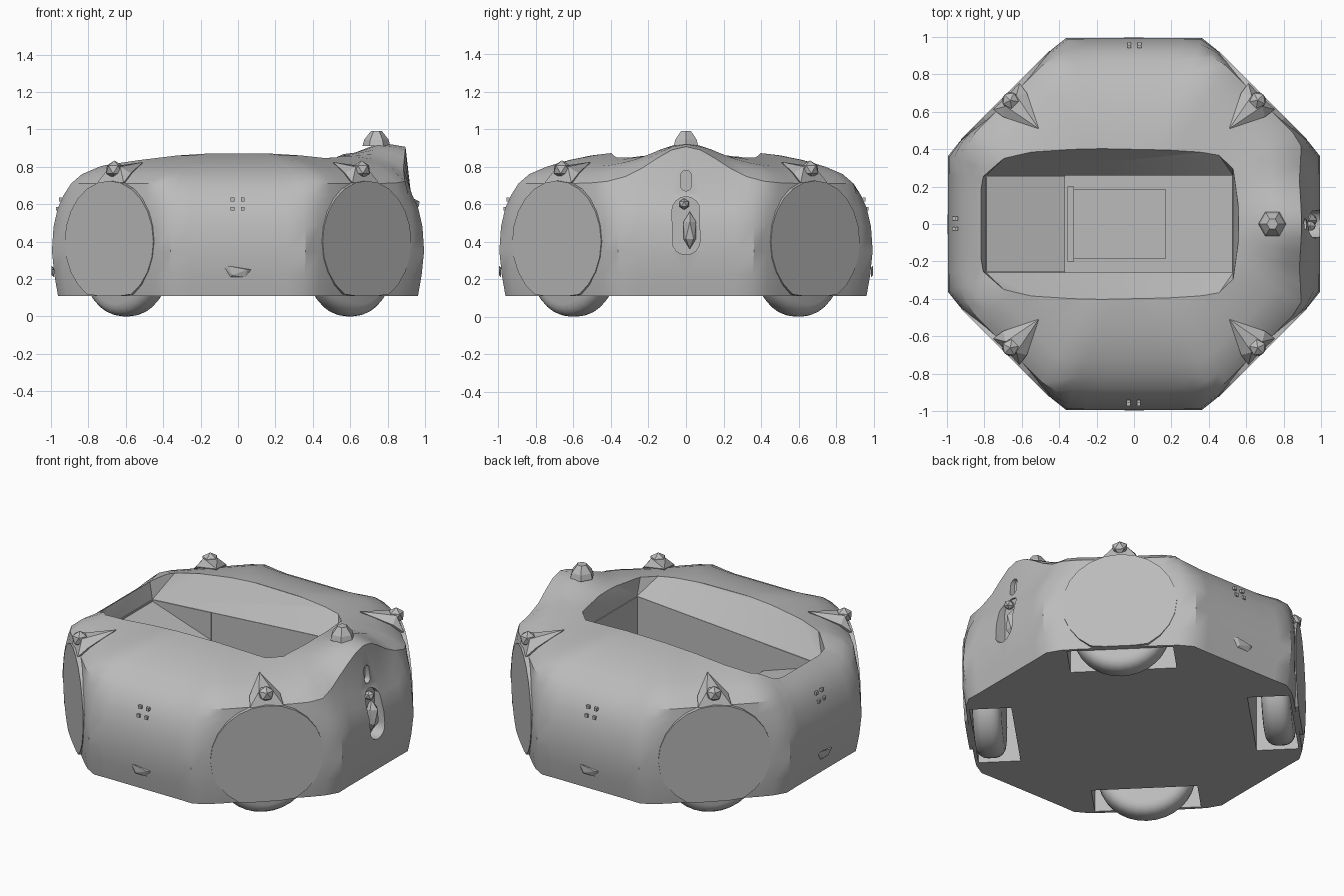
import bpy, bmesh, math
from mathutils import Matrix, Vector

cube = bpy.data.objects.get("Cube")
if cube:
    bpy.data.objects.remove(cube, do_unlink=True)

grey = bpy.data.materials.new("plain grey")
grey.use_nodes = True
grey.diffuse_color = (0.5, 0.5, 0.5, 1)
grey.node_tree.nodes["Principled BSDF"].inputs["Base Color"].default_value = (0.5, 0.5, 0.5, 1)


def finish(bm, name, angle=0):
    bmesh.ops.recalc_face_normals(bm, faces=bm.faces)
    mesh = bpy.data.meshes.new(name)
    bm.to_mesh(mesh)
    bm.free()
    ob = bpy.data.objects.new(name, mesh)
    bpy.context.collection.objects.link(ob)
    mesh.materials.append(grey)
    if angle:
        smooth(ob, angle)
    return ob


def activate(ob):
    bpy.ops.object.select_all(action='DESELECT')
    ob.select_set(True)
    bpy.context.view_layer.objects.active = ob


def smooth(ob, angle):
    activate(ob)
    bpy.ops.object.shade_smooth_by_angle(angle=math.radians(angle))


def hull(name, points, place=Matrix()):
    bm = bmesh.new()
    for p in points:
        bm.verts.new(place @ Vector(p))
    res = bmesh.ops.convex_hull(bm, input=bm.verts)
    bmesh.ops.delete(bm, geom=list(set(res["geom_interior"])), context='VERTS')
    bmesh.ops.dissolve_limit(bm, angle_limit=0.02, verts=bm.verts, edges=bm.edges)
    return finish(bm, name)


def block(name, x, y, z, place=Matrix()):
    return hull(name, [(a, b, c) for a in x for b in y for c in z], place)


def lump(name, where, size, place=Matrix()):
    bm = bmesh.new()
    bmesh.ops.create_icosphere(bm, subdivisions=1, radius=1,
                               matrix=place @ Matrix.Translation(where) @ Matrix.Diagonal((*size, 1)))
    return finish(bm, name)


def cut(target, cutter):
    mod = target.modifiers.new("cut", 'BOOLEAN')
    mod.operation, mod.solver, mod.object = 'DIFFERENCE', 'EXACT', cutter
    activate(target)
    bpy.ops.object.modifier_apply(modifier=mod.name)
    bpy.data.objects.remove(cutter, do_unlink=True)


def step(a, b, v):
    t = max(0, min(1, (v - a) / (b - a)))
    return t * t * (3 - 2 * t)


# Hull: stacked octagonal rings; each has a height, a side scale and a corner scale
RINGS = [(.11, .965, .985), (.22, .985, 1), (.35, 1, 1), (.48, .99, 1), (.58, .965, .995),
         (.65, .93, .985), (.71, .88, .975), (.76, .81, .915), (.8, .73, .81),
         (.835, .62, .67), (.86, .5, .53), (.872, .4, .4), (.882, .2, .2)]
SEGS = 72


def hull_point(i, z, side, corner):
    a = 2 * math.pi * i / SEGS
    off = abs(math.degrees(a) % 90 - 45)
    diag = .97 / math.cos(math.radians(off))
    flat = .995 / max(abs(math.cos(a)), abs(math.sin(a)))
    scale = side + (corner - side) * (1 - step(17, 27, off))
    r = min(diag, flat) * scale
    x, y = r * math.cos(a), r * math.sin(a)
    # raised hump on the left side
    if z > .66:
        lift = math.exp(-(y / .25) ** 2) * step(.5, .75, x)
        z += (.925 - .02 * step(.75, .9, x) - z) * lift
        x += .02 * lift
    return x, y, z


bm = bmesh.new()
rings = [[bm.verts.new(hull_point(i, *r)) for i in range(SEGS)] for r in RINGS]
for low, high in zip(rings, rings[1:]):
    for i in range(SEGS):
        j = (i + 1) % SEGS
        bm.faces.new((low[i], low[j], high[j], high[i]))
bm.faces.new(rings[0])
bm.faces.new(rings[-1])
body = finish(bm, "hull")

# Cockpit: flared rim, sloping back deck and deep well
rim = [(-.85, .1), (-.82, .25), (-.66, .385), (-.5, .41), (.44, .39), (.53, .3), (.56, .08)]
funnel = [(x, s * y, z) for x, y in rim for s in (-1, 1) for z in (.87, 1.1)]
funnel += [(x, s * .26, z) for x, z in ((-.79, .65), (.53, .74)) for s in (-1, 1)]
cut(body, hull("rim_cutter", funnel))
deck = ((-.785, .64), (-.785, .72), (-.3, .48), (-.3, .78))
cut(body, hull("deck_cutter", [(x, y, z) for x, z in deck for y in (-.255, .255)]))
cut(body, block("well_cutter", (-.37, .525), (-.258, .258), (.35, .8)))
block("seat", (-.33, .17), (-.185, .185), (.34, .46))
block("seat_back", (-.355, -.32), (-.2, .2), (.34, .47))


# Slot in the left side with a sensor inside
def stadium(name, half, low, high, x0, x1):
    pts = []
    for i in range(16):
        a = 2 * math.pi * i / 16
        c = high - half if math.sin(a) > 0 else low + half
        pts += [(x, half * math.cos(a), c + half * math.sin(a)) for x in (x0, x1)]
    return hull(name, pts)


cut(body, stadium("slot_cutter", .075, .33, .64, .92, 1.2))
cut(body, stadium("upper_slot_cutter", .028, .67, .78, .885, 1.2))
lump("slot_sensor", (.935, .02, .46), (.05, .04, .1))
lump("slot_lens", (.94, -.01, .6), (.035, .03, .03))

# Wheels, covers and corner nozzles: local x points out along each diagonal
for k, name in enumerate(("back_left", "back_right", "front_right", "front_left")):
    turn = Matrix.Rotation(math.radians(45 + 90 * k), 4, 'Z')
    cut(body, block("arch_cutter", (.69, .935), (-.31, .31), (0, .6), turn))

    bm = bmesh.new()
    axle = turn @ Matrix.Translation((.845, 0, .285)) @ Matrix.Rotation(math.pi / 2, 4, 'Y')
    bmesh.ops.create_cone(bm, cap_ends=True, segments=32, radius1=.285, radius2=.285,
                          depth=.17, matrix=axle)
    edges = [e for e in bm.edges if any(len(f.verts) > 4 for f in e.link_faces)]
    bmesh.ops.bevel(bm, geom=edges, offset=.065, segments=4, profile=.5, affect='EDGES')
    finish(bm, name + "_wheel", 35)

    disc = []
    for i in range(24):
        a = 2 * math.pi * i / 24
        disc += [(d, .335 * math.cos(a), max(.11, .4 + .325 * math.sin(a))) for d in (.938, .975)]
    hull(name + "_wheel_cover", disc, turn)

    hull(name + "_nozzle_base", [(.965, -.1, .715), (.965, .1, .715), (.9, -.09, .765), (.9, .09, .765),
                                 (.93, -.04, .8), (.93, .04, .8), (.72, 0, .825), (.8, 0, .7)], turn)
    lump(name + "_nozzle", (.935, 0, .785), (.05, .05, .048), turn)

# Knob on the hump
hull("knob", [(.74 + r * math.cos(a), r * math.sin(a), z) for r, z in ((.075, .91), (.065, .945), (.03, .99))
              for a in (math.radians(60 * i) for i in range(6))])

# Small fittings on the front, right and back: local x points out of the side
for side, deg in (("front", -90), ("right", 180), ("back", 90)):
    turn = Matrix.Rotation(math.radians(deg), 4, 'Z')
    hull(side + "_vent", [(.985, -.07, .26), (.985, .07, .25), (.985, -.04, .21), (.985, .04, .21),
                          (.996, -.05, .27), (.998, .05, .25), (.996, -.03, .22)], turn)
    for y in (-.03, .025):
        for z in (.575, .625):
            block(side + "_stud", (.94, .972 - (z - .575) * .3), (y - .01, y + .01), (z - .01, z + .01), turn)

smooth(body, 32)
